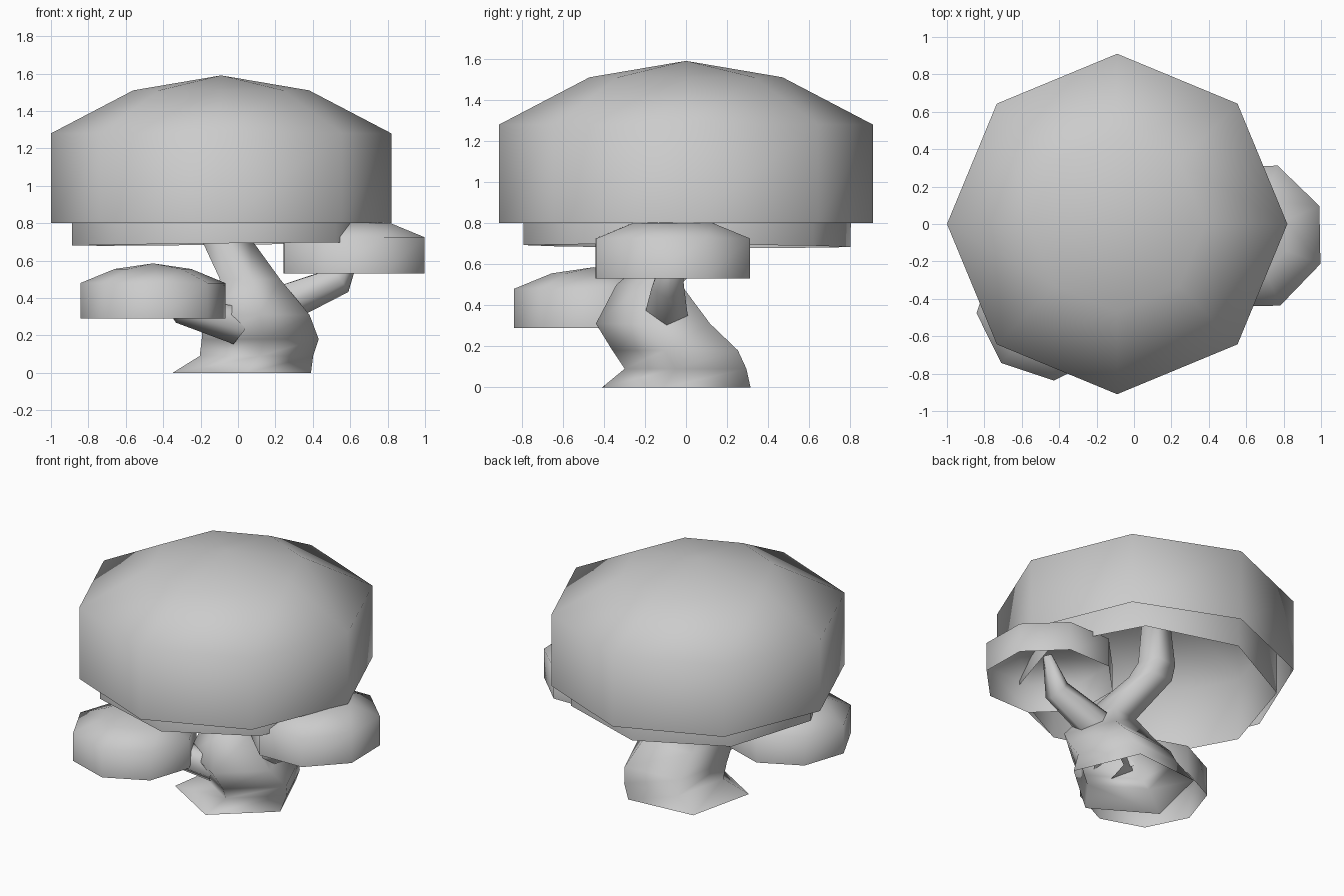
import bpy, math
from mathutils import Vector, Euler

if "Cube" in bpy.data.objects:
    bpy.data.objects.remove(bpy.data.objects["Cube"])


def make_object(name, rings, cap=None):
    """Skin equal-sized vertex rings, leave the start open, close the end with a tip."""
    n = len(rings[0])
    verts = [v for r in rings for v in r]
    faces = [(i * n + k, i * n + (k + 1) % n, (i + 1) * n + (k + 1) % n, (i + 1) * n + k)
             for i in range(len(rings) - 1) for k in range(n)]
    if cap is not None:
        verts.append(cap)
        last, tip = (len(rings) - 1) * n, len(verts) - 1
        faces += [(last + k, last + (k + 1) % n, tip) for k in range(n)]
    mesh = bpy.data.meshes.new(name)
    mesh.from_pydata([tuple(v) for v in verts], [], faces)
    mesh.update()
    for p in mesh.polygons:
        p.use_smooth = True
    ob = bpy.data.objects.new(name, mesh)
    bpy.context.collection.objects.link(ob)
    return ob


def flat_ring(center, radius, sides, turn):
    return [Vector(center) + radius * Vector((math.cos(a), math.sin(a), 0))
            for a in (math.radians(turn) + math.tau * k / sides for k in range(sides))]


def canopy(name, center, radius, ring_radius, heights, turn=0, tilt=(0, 0)):
    """Eight-sided dome, open below: straight wall, sloped ring, pointed top."""
    wall, ring, top = heights
    rings = [flat_ring((0, 0, z), r, 8, turn)
             for r, z in ((radius, 0), (radius, wall), (ring_radius, ring))]
    ob = make_object(name, rings, Vector((0, 0, top)))
    ob.location = center
    ob.rotation_euler = Euler((math.radians(tilt[0]), math.radians(tilt[1]), 0))
    return ob


def branch(name, path, sides=5):
    """Tapered tube along a bent path of (point, radius)."""
    pts = [Vector(p) for p, r in path]
    rings = []
    for i, (p, r) in enumerate(path):
        d = (pts[min(i + 1, len(pts) - 1)] - pts[max(i - 1, 0)]).normalized()
        u = d.cross(Vector((0, 0, 1))).normalized()
        v = u.cross(d)
        rings.append([pts[i] + r * (math.cos(a) * u + math.sin(a) * v)
                      for a in (math.tau * k / sides - math.pi / 2 for k in range(sides))])
    return make_object(name, rings, pts[-1])


# Large crown: outer dome with a smaller one hanging inside it
canopy("main_canopy", (-0.09, 0, 0.80), 0.91, 0.47, (0.48, 0.71, 0.79))
canopy("inner_canopy", (-0.09, 0.005, 0.688), 0.80, 0.41, (0.42, 0.62, 0.69), 5, (-0.3, -0.6))

# Small side crowns
canopy("right_canopy", (0.62, -0.065, 0.53), 0.405, 0.21, (0.195, 0.27, 0.285), 23.5)
canopy("left_canopy", (-0.455, -0.45, 0.29), 0.388, 0.205, (0.19, 0.265, 0.295), 4)

# Five-sided bent trunk with flared foot
trunk = [((0.01, -0.02, 0), 0.39), ((0.09, 0.02, 0.09), 0.32), ((0.11, -0.03, 0.18), 0.33),
         ((0.09, -0.14, 0.31), 0.30), ((0.06, -0.17, 0.50), 0.17), ((-0.07, 0.06, 0.72), 0.14),
         ((-0.09, 0.10, 0.82), 0.12), ((-0.07, 0.12, 1.12), 0.09)]
make_object("trunk", [flat_ring(c, r, 5, -13) for c, r in trunk], Vector((-0.07, 0.12, 1.14)))

# Branches reaching into the side crowns
branch("right_branch", [((0.15, -0.10, 0.34), 0.12), ((0.54, -0.09, 0.50), 0.085),
                        ((0.64, -0.06, 0.70), 0.03)])
branch("left_branch", [((0.0, -0.25, 0.26), 0.11), ((-0.30, -0.38, 0.34), 0.08),
                       ((-0.45, -0.45, 0.50), 0.03)])
